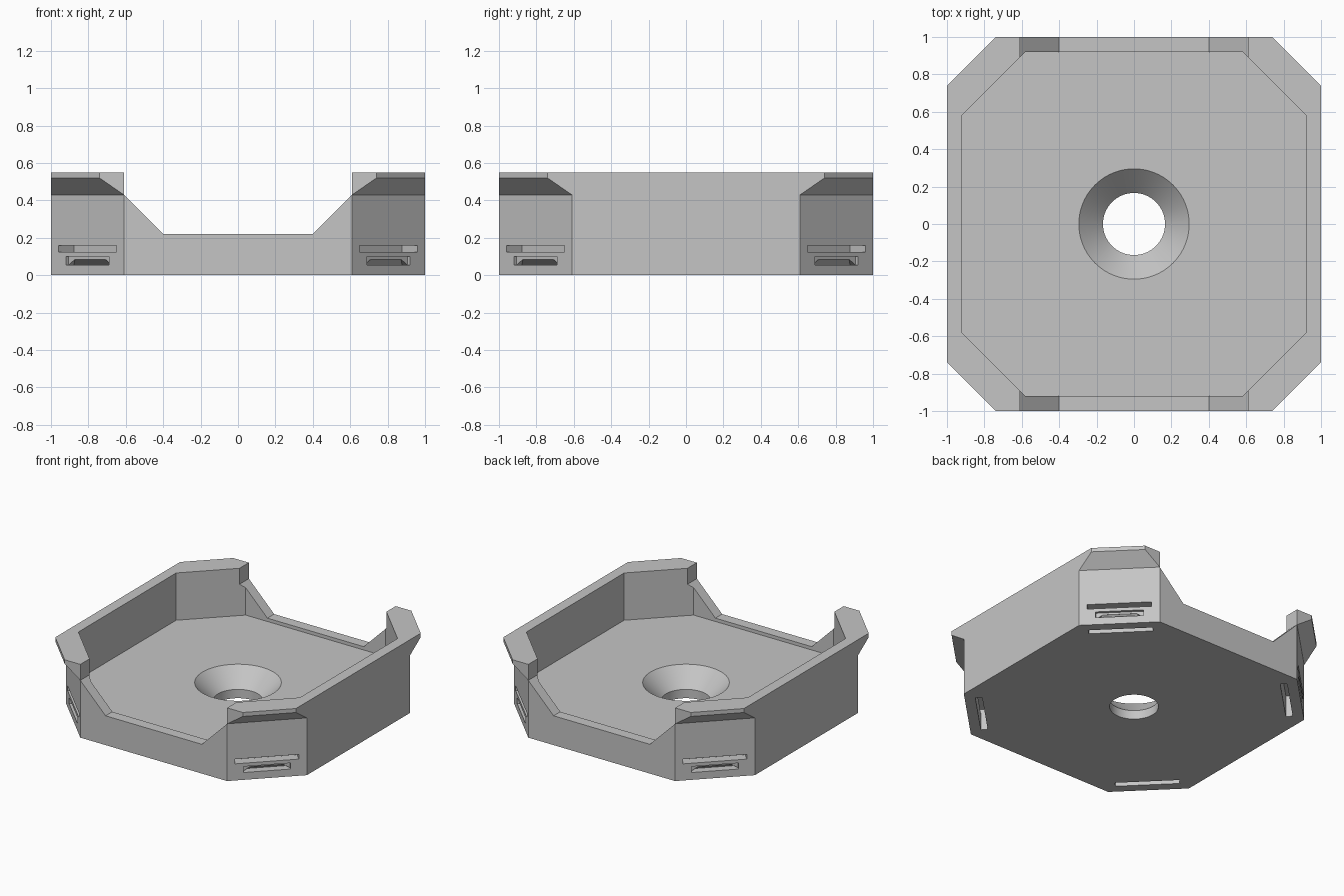
import bpy, bmesh, math
from mathutils import Matrix, Vector

if "Cube" in bpy.data.objects:
    bpy.data.objects.remove(bpy.data.objects["Cube"])

grey = bpy.data.materials.new("plain grey")
grey.diffuse_color = (0.56, 0.56, 0.56, 1)
grey.use_nodes = True
grey.node_tree.nodes["Principled BSDF"].inputs["Base Color"].default_value = grey.diffuse_color
FLOOR = 0.195


def octagon(half, flat):
    """Square of half-width `half` with corners cut so each side spans +-flat."""
    pts = []
    for k in range(4):
        r = Matrix.Rotation(k * math.pi / 2, 2)
        pts += [r @ Vector((half, -flat)), r @ Vector((half, flat))]
    return pts


def make(name, bm):
    bmesh.ops.recalc_face_normals(bm, faces=bm.faces)
    me = bpy.data.meshes.new(name)
    bm.to_mesh(me)
    bm.free()
    ob = bpy.data.objects.new(name, me)
    bpy.context.collection.objects.link(ob)
    me.materials.append(grey)
    return ob


def loft(name, rings):
    """Closed solid through rings of equal point count."""
    bm = bmesh.new()
    loops = [[bm.verts.new(p) for p in ring] for ring in rings]
    n = len(loops[0])
    for a, b in zip(loops, loops[1:]):
        for i in range(n):
            j = (i + 1) % n
            bm.faces.new((a[i], a[j], b[j], b[i]))
    bm.faces.new(loops[0][::-1])
    bm.faces.new(loops[-1])
    return make(name, bm)


def stack(name, levels):
    return loft(name, [[(p.x, p.y, z) for p in octagon(h, f)] for z, h, f in levels])


def circle_ring(r, z, n=96):
    return [(r * math.cos(2 * math.pi * i / n), r * math.sin(2 * math.pi * i / n), z)
            for i in range(n)]


# Tray body with corners flaring outward near the rim
body = stack("tray_body", [(0, 1, 0.61), (0.43, 1, 0.61), (0.52, 1, 0.74), (0.55, 1, 0.74)])

# Inner pocket
cutters = [stack("pocket_cutter", [(FLOOR, 0.92, 0.58), (0.8, 0.92, 0.58)])]

# Openings in front and back walls
notch = [(-0.61, 0.8), (-0.61, 0.43), (-0.4, 0.22), (0.4, 0.22), (0.61, 0.43), (0.61, 0.8)]
cutters.append(loft("wall_opening_cutter", [[(x, y, z) for x, z in notch] for y in (-1.3, 1.3)]))

# Countersunk centre hole
cutters.append(loft("centre_hole_cutter", [circle_ring(r, z) for r, z in
               ((0.166, -0.1), (0.166, FLOOR - 0.129), (0.295, FLOOR), (0.295, 0.4))]))

# Per corner: strap channel bent from face to underside, shallow recess, deeper wedge in it
dist = 1.61 / math.sqrt(2)
channel = [(-0.1, 0.125), (0.073, 0.125), (0.073, -0.1), (0.12, -0.1), (0.12, 0.16), (-0.1, 0.16)]
recess = [(-0.1, 0.055), (0.02, 0.055), (0.02, 0.1), (-0.1, 0.1)]
# rings of (depth, sideways, height)
channel_rings = [[(d, w, z) for d, z in channel] for w in (-0.22, 0.22)]
recess_rings = [[(d, w, z) for d, z in recess] for w in (-0.163, 0.163)]
wedge_rings = [[(0.01, -w, z), (d, -w, z), (d, w, z), (0.01, w, z)]
               for d, w, z in ((0.06, 0.162, 0.055), (0.021, 0.115, 0.085))]
for k in range(4):
    rot = Matrix.Rotation(math.pi / 4 + k * math.pi / 2, 3, 'Z')
    for name, rings in (("strap_channel_cutter", channel_rings),
                        ("recess_cutter", recess_rings), ("wedge_cutter", wedge_rings)):
        cutters.append(loft(name, [[rot @ Vector((dist - d, w, z)) for d, w, z in ring]
                                   for ring in rings]))

# Cut everything out of the body
bpy.context.view_layer.objects.active = body
body.select_set(True)
for c in cutters:
    m = body.modifiers.new(c.name, 'BOOLEAN')
    m.operation = 'DIFFERENCE'
    m.solver = 'EXACT'
    m.object = c
    bpy.ops.object.modifier_apply(modifier=m.name)
for c in cutters:
    bpy.data.objects.remove(c, do_unlink=True)

bpy.ops.object.shade_smooth_by_angle(angle=math.radians(25))
